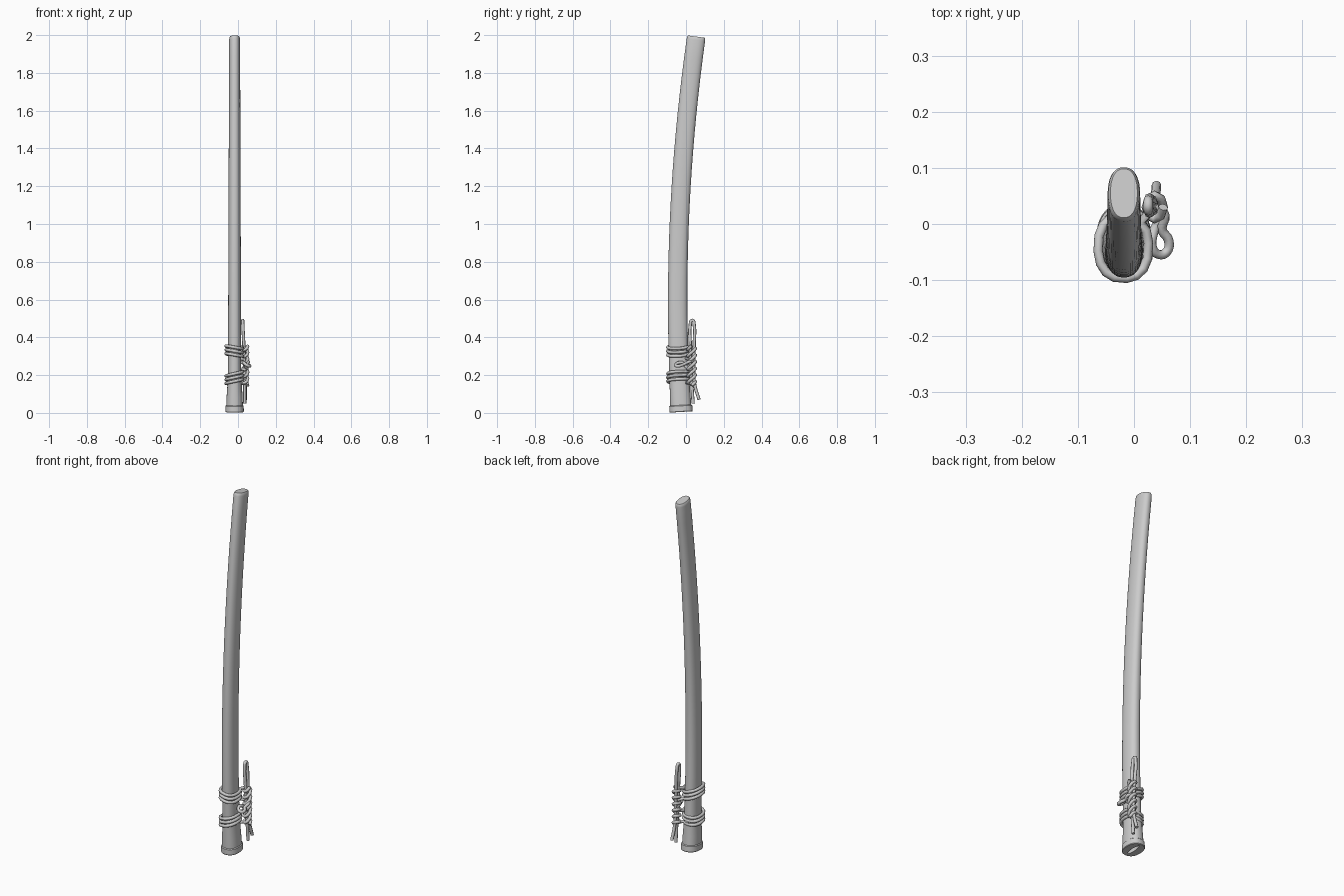
import bpy, bmesh, math
from mathutils import Vector

if "Cube" in bpy.data.objects:
    bpy.data.objects.remove(bpy.data.objects["Cube"])

CX, N = -0.018, 40


def centre_y(z):
    return -0.044 + 0.051 * (z - 0.6) ** 2


def slope(z):
    return 0.102 * (z - 0.6)


def section(z, hx, hy, p=2.3):
    # superellipse ring lying square to the curved centre line
    s = slope(z)
    k = 1 / math.sqrt(1 + s * s)
    pts = []
    for i in range(N):
        a = 2 * math.pi * i / N
        c, d = math.cos(a), math.sin(a)
        x = hx * math.copysign(abs(c) ** (2 / p), c)
        y = hy * math.copysign(abs(d) ** (2 / p), d)
        pts.append(Vector((CX + x, centre_y(z) + y * k, z - y * s * k)))
    return pts


def loft(name, rings, cap_first=False, cap_last=False):
    bm = bmesh.new()
    vs = [[bm.verts.new(p) for p in r] for r in rings]
    for a, b in zip(vs, vs[1:]):
        for i in range(N):
            j = (i + 1) % N
            bm.faces.new((a[i], a[j], b[j], b[i]))
    if cap_first:
        bm.faces.new(vs[0][::-1])
    if cap_last:
        bm.faces.new(vs[-1])
    bmesh.ops.recalc_face_normals(bm, faces=bm.faces)
    me = bpy.data.meshes.new(name)
    bm.to_mesh(me)
    bm.free()
    ob = bpy.data.objects.new(name, me)
    bpy.context.collection.objects.link(ob)
    bpy.context.view_layer.objects.active = ob
    ob.select_set(True)
    bpy.ops.object.shade_smooth_by_angle(angle=math.radians(35))
    ob.select_set(False)
    return ob


def cord(name, paths, r=0.0085, closed=False, smooth=True):
    cu = bpy.data.curves.new(name, 'CURVE')
    cu.dimensions = '3D'
    cu.bevel_depth = r
    cu.bevel_resolution = 2
    cu.resolution_u = 4
    cu.use_fill_caps = True
    for pts in paths:
        if smooth:
            sp = cu.splines.new('BEZIER')
            sp.bezier_points.add(len(pts) - 1)
            for b, p in zip(sp.bezier_points, pts):
                b.co = p
                b.handle_left_type = b.handle_right_type = 'AUTO'
        else:
            sp = cu.splines.new('POLY')
            sp.points.add(len(pts) - 1)
            for b, p in zip(sp.points, pts):
                b.co = (*p, 1)
        sp.use_cyclic_u = closed
    ob = bpy.data.objects.new(name, cu)
    bpy.context.collection.objects.link(ob)
    return ob


# scabbard: curved body, flaring towards the mouth
body = [section(0.035, 0.044, 0.056), section(0.09, 0.042, 0.0545),
        section(0.15, 0.038, 0.053)]
for i in range(19):
    t = i / 18
    body.append(section(0.22 + 1.755 * t, 0.035 - 0.006 * t, 0.052 - 0.003 * t))
body += [section(1.987, 0.0275, 0.0475), section(1.992, 0.024, 0.044)]
loft("scabbard_body", body, cap_last=True)

# mouth collar with a lens-shaped blade slot
loft("mouth_collar", [
    section(0.3, 0.010, 0.042, 1.5), section(0.006, 0.011, 0.046, 1.5),
    section(0.005, 0.047, 0.060), section(0.008, 0.049, 0.062),
    section(0.037, 0.048, 0.061), section(0.041, 0.044, 0.057)],
    cap_first=True)


# cord wraps around the scabbard
def wrap(z0, tilt):
    pts = []
    turns, steps = 3, 16
    for i in range(turns * steps + 1):
        a = 2 * math.pi * i / steps + math.radians(50)
        c, s = math.cos(a), math.sin(a)
        x = 0.045 * math.copysign(abs(c) ** 0.85, c)
        y = 0.056 * math.copysign(abs(s) ** 0.85, s)
        pts.append((-0.019 + x, -0.041 + y,
                    z0 + 0.020 * (i / steps - 1.5) - tilt * x))
    end = [(0.036, 0.03, pts[0][2] - 0.005)]
    tail = [(0.036, 0.03, pts[-1][2] + 0.005)]
    return end + pts + tail


cord("cord_wraps", [wrap(0.325, 0.25), wrap(0.185, -0.15)], smooth=False)

# long upright loop with two hanging tails
cord("cord_loop", [[
    (0.036, 0.038, 0.05), (0.036, 0.032, 0.13), (0.034, 0.024, 0.25),
    (0.030, 0.022, 0.38), (0.026, 0.022, 0.46), (0.025, 0.033, 0.49),
    (0.026, 0.044, 0.46), (0.030, 0.044, 0.38), (0.036, 0.041, 0.25),
    (0.038, 0.046, 0.15), (0.040, 0.069, 0.07)]])

# knots: stacked coils binding the loop
coil = []
for i in range(6 * 8 + 1):
    a = 2 * math.pi * i / 8
    z = 0.145 + 0.21 * i / 48
    coil.append((0.037 + 0.015 * math.cos(a), 0.030 + 0.021 * math.sin(a),
                 z + 0.012 * math.sin(a)))
cord("cord_coils", [coil], smooth=False)

# side loop standing out from the knot
cord("cord_side_loop", [[
    (0.040, 0.035, 0.275), (0.055, 0.015, 0.270), (0.050, -0.010, 0.258),
    (0.062, -0.030, 0.250), (0.058, -0.050, 0.248), (0.043, -0.054, 0.255),
    (0.032, -0.040, 0.265), (0.034, -0.018, 0.265), (0.042, 0.005, 0.240),
    (0.040, 0.030, 0.230)]])
